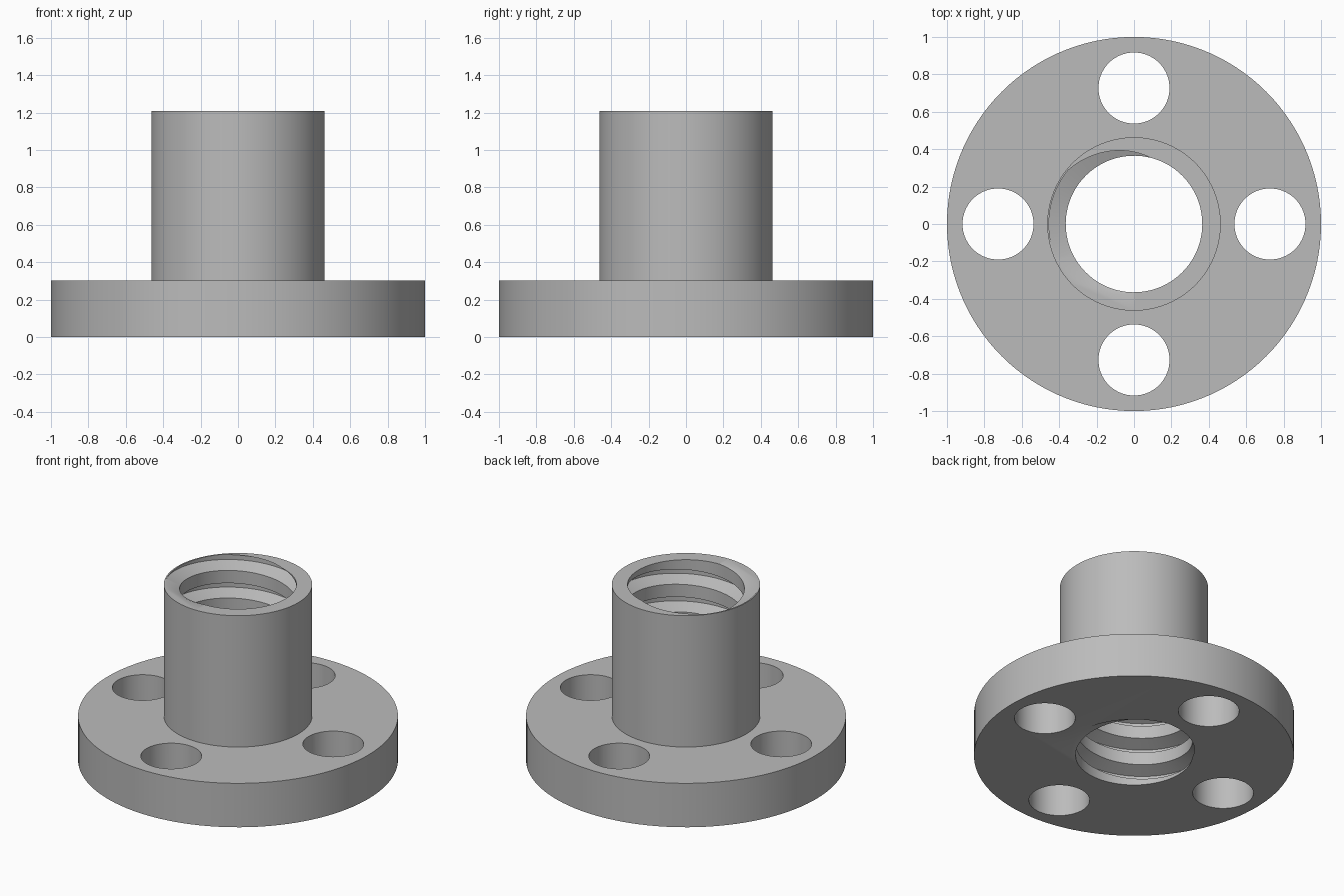
import bpy, bmesh
from math import cos, sin, radians, tau

cube = bpy.data.objects.get("Cube")
if cube:
    bpy.data.objects.remove(cube)

FLANGE_R, FLANGE_H = 1.0, 0.303
BARREL_R, HEIGHT = 0.4636, 1.209
BORE_R, GROOVE_R, PITCH = 0.365, 0.4545, 0.1903
HOLE_R, HOLE_CIRCLE = 0.19, 0.727
SEGS = 120

metal = bpy.data.materials.new("grey metal")
metal.use_nodes = True
metal.diffuse_color = (0.5, 0.5, 0.5, 1)
metal.node_tree.nodes["Principled BSDF"].inputs["Base Color"].default_value = (0.5, 0.5, 0.5, 1)


def make_object(name, bm):
    bmesh.ops.recalc_face_normals(bm, faces=bm.faces)
    mesh = bpy.data.meshes.new(name)
    bm.to_mesh(mesh)
    bm.free()
    mesh.materials.append(metal)
    obj = bpy.data.objects.new(name, mesh)
    bpy.context.collection.objects.link(obj)
    return obj


def subtract(target, cutter):
    cutter.hide_render = True
    mod = target.modifiers.new("cut", 'BOOLEAN')
    mod.operation, mod.solver, mod.object = 'DIFFERENCE', 'EXACT', cutter
    bpy.ops.object.select_all(action='DESELECT')
    bpy.context.view_layer.objects.active = target
    target.select_set(True)
    bpy.ops.object.modifier_apply(modifier=mod.name)
    bpy.data.objects.remove(cutter)


def ring(bm, radius, z):
    return [bm.verts.new((radius * cos(tau * i / SEGS), radius * sin(tau * i / SEGS), z))
            for i in range(SEGS)]


# Flange and barrel as one turned solid
bm = bmesh.new()
outline = [(FLANGE_R, 0), (FLANGE_R, FLANGE_H), (BARREL_R, FLANGE_H), (BARREL_R, HEIGHT)]
rings = [ring(bm, r, z) for r, z in outline]
for a, b in zip(rings, rings[1:]):
    for i in range(SEGS):
        j = (i + 1) % SEGS
        bm.faces.new((a[i], a[j], b[j], b[i]))
bm.faces.new(rings[0])
bm.faces.new(rings[-1])
nut = make_object("flanged_nut", bm)

# Four bolt holes through the flange
bm = bmesh.new()
for k in range(4):
    ang = tau * k / 4
    made = bmesh.ops.create_cone(bm, cap_ends=True, segments=64, radius1=HOLE_R,
                                 radius2=HOLE_R, depth=1)
    bmesh.ops.translate(bm, verts=made["verts"],
                        vec=(HOLE_CIRCLE * cos(ang), HOLE_CIRCLE * sin(ang), 0))
subtract(nut, make_object("bolt_hole_cutter", bm))

# Threaded rod: right-handed helical strip with a trapezoid section
bm = bmesh.new()
section = [(-0.27, BORE_R), (-0.09, GROOVE_R), (0.09, GROOVE_R), (0.27, BORE_R)]
start = radians(173)   # direction of the groove centre at the top face
first, last = -9, 3
rows = []
for k in range(first * SEGS, last * SEGS):
    turn = k / SEGS
    a = start + tau * turn
    rows.append([bm.verts.new((r * cos(a), r * sin(a), HEIGHT + PITCH * (turn + f)))
                 for f, r in section])
for k in range(len(rows) - 1):
    for j in range(3):
        bm.faces.new((rows[k][j], rows[k + 1][j], rows[k + 1][j + 1], rows[k][j + 1]))
    if k + 1 + SEGS < len(rows):
        up, up_next = rows[k + SEGS][0], rows[k + 1 + SEGS][0]
        bm.faces.new((rows[k][3], rows[k + 1][3], up_next, up))
# Trim the rod flat just past both ends of the nut and cap it
for z, direction in ((-0.05, -1), (HEIGHT + 0.05, 1)):
    cut = bmesh.ops.bisect_plane(bm, geom=bm.verts[:] + bm.edges[:] + bm.faces[:],
                                 plane_co=(0, 0, z), plane_no=(0, 0, direction),
                                 clear_outer=True)
    rim = [e for e in cut["geom_cut"] if isinstance(e, bmesh.types.BMEdge)]
    bmesh.ops.contextual_create(bm, geom=rim)
subtract(nut, make_object("thread_cutter", bm))

bpy.ops.object.shade_smooth_by_angle(angle=radians(30))
